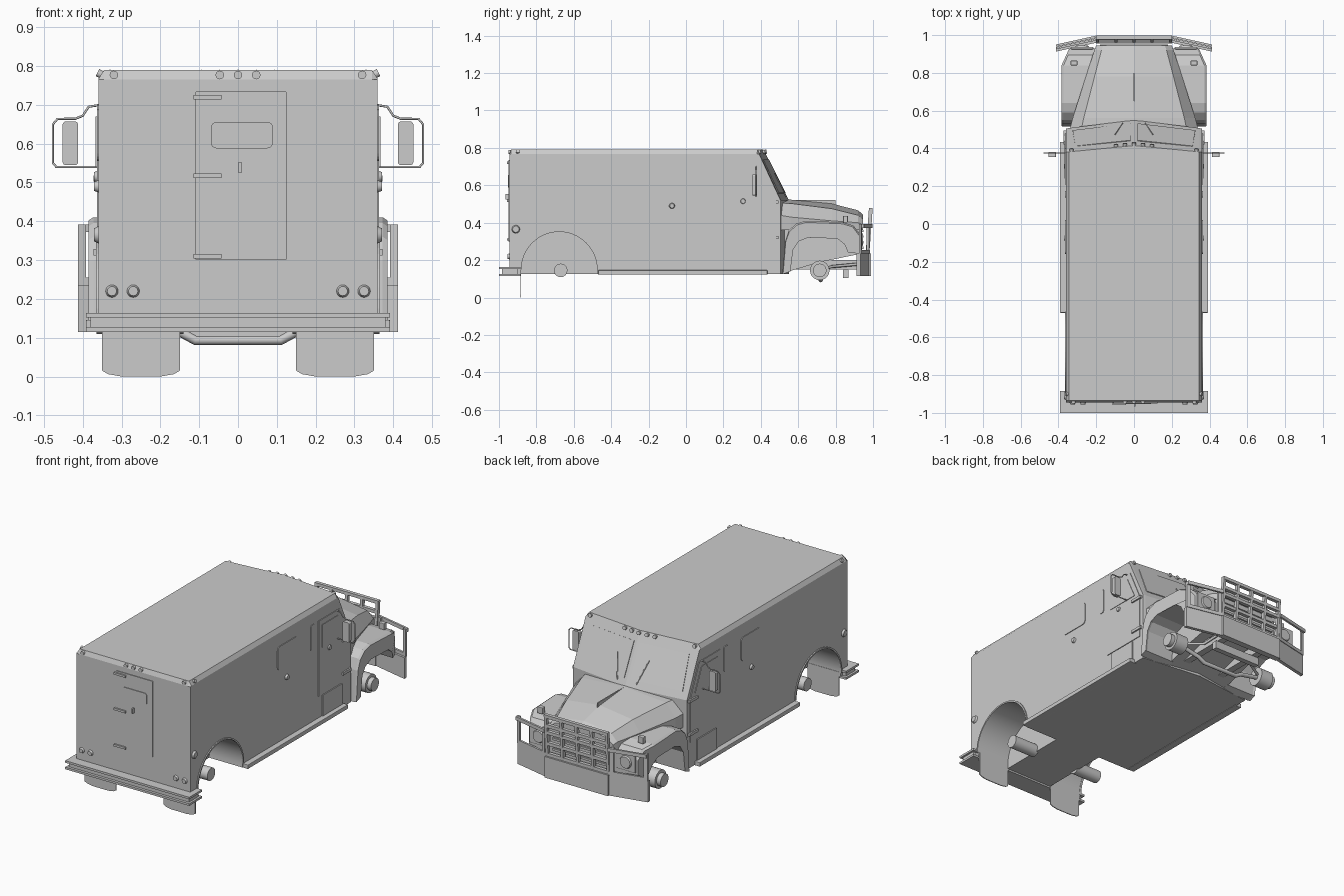
import bpy, bmesh, math
from mathutils import Vector

cube = bpy.data.objects.get("Cube")
if cube:
    bpy.data.objects.remove(cube, do_unlink=True)

paint = bpy.data.materials.new("plain grey")
paint.use_nodes = True
GREY = (0.6, 0.6, 0.6, 1)
paint.diffuse_color = GREY
paint.node_tree.nodes["Principled BSDF"].inputs["Base Color"].default_value = GREY


def finish(name, bm, bevel=0, smooth=False):
    bmesh.ops.recalc_face_normals(bm, faces=bm.faces)
    mesh = bpy.data.meshes.new(name)
    bm.to_mesh(mesh)
    bm.free()
    ob = bpy.data.objects.new(name, mesh)
    bpy.context.collection.objects.link(ob)
    mesh.materials.append(paint)
    if bevel:
        mod = ob.modifiers.new("Bevel", "BEVEL")
        mod.width, mod.segments, mod.limit_method = bevel, 2, "ANGLE"
    if smooth:
        bpy.ops.object.select_all(action="DESELECT")
        ob.select_set(True)
        bpy.context.view_layer.objects.active = ob
        bpy.ops.object.shade_smooth_by_angle(angle=math.radians(35))
    return ob


def loft(name, sections, bevel=0, smooth=False):
    """Skin a list of equal-length closed sections and cap both ends."""
    bm = bmesh.new()
    rings = [[bm.verts.new(p) for p in s] for s in sections]
    n = len(rings[0])
    for a, b in zip(rings, rings[1:]):
        for i in range(n):
            j = (i + 1) % n
            bm.faces.new((a[i], a[j], b[j], b[i]))
    bm.faces.new(rings[0])
    bm.faces.new(rings[-1])
    return finish(name, bm, bevel, smooth)


def prism(name, pts, x0, x1, bevel=0, smooth=False):
    return loft(name, [[(x, y, z) for y, z in pts] for x in (x0, x1)], bevel, smooth)


def box(name, x, y, z, bevel=0):
    return prism(name, [(y[0], z[0]), (y[1], z[0]), (y[1], z[1]), (y[0], z[1])], x[0], x[1], bevel)


def rod(name, a, b, r, sides=16, r2=None):
    a, b = Vector(a), Vector(b)
    bm = bmesh.new()
    bmesh.ops.create_cone(bm, cap_ends=True, segments=sides, radius1=r,
                          radius2=r if r2 is None else r2, depth=(b - a).length)
    bmesh.ops.rotate(bm, verts=bm.verts, matrix=(b - a).to_track_quat("Z", "Y").to_matrix())
    bmesh.ops.translate(bm, verts=bm.verts, vec=(a + b) / 2)
    return finish(name, bm, smooth=sides > 8)


def tube(name, pts, r):
    curve = bpy.data.curves.new(name, "CURVE")
    curve.dimensions = "3D"
    curve.bevel_depth, curve.bevel_resolution, curve.use_fill_caps = r, 2, True
    line = curve.splines.new("POLY")
    line.points.add(len(pts) - 1)
    for p, co in zip(line.points, pts):
        p.co = (*co, 1)
    ob = bpy.data.objects.new(name, curve)
    bpy.context.collection.objects.link(ob)
    curve.materials.append(paint)


def rounded(u, v, r, steps=4):
    """Outline of a rounded rectangle."""
    corners = [(u[1] - r, v[1] - r), (u[0] + r, v[1] - r), (u[0] + r, v[0] + r), (u[1] - r, v[0] + r)]
    return [(cu + r * math.cos(t), cv + r * math.sin(t))
            for k, (cu, cv) in enumerate(corners)
            for t in [(k + i / steps) * math.pi / 2 for i in range(steps + 1)]]


# Armoured body with a V-shaped windscreen, skinned across its width
def body_section(x, top, roof_y, base_y):
    return [(x, -0.945, 0.125), (x, -0.945, 0.765), (x, -0.935, top), (x, roof_y, top),
            (x, roof_y + 0.012, 0.765), (x, base_y, 0.52), (x, base_y, 0.125)]


edge, shoulder = (0.767, 0.38, 0.505), (0.79, 0.382, 0.508)
body = loft("body", [body_section(-0.36, *edge), body_section(-0.345, *shoulder),
                     body_section(0, 0.79, 0.415, 0.55),
                     body_section(0.345, *shoulder), body_section(0.36, *edge)])

# Rear wheel wells
for s in (-1, 1):
    cutter = rod("wheel_well_cutter", (s * 0.15, -0.678, 0.148), (s * 0.5, -0.678, 0.148), 0.205, 48)
    cutter.hide_render = True
    cutter.hide_set(True)
    mod = body.modifiers.new("Wheel well", "BOOLEAN")
    mod.operation, mod.object, mod.solver = "DIFFERENCE", cutter, "EXACT"

# Hood, skinned from the cowl to the nose
def hood_section(y, w, low, side, shoulder_z, top):
    return [(-w, y, low), (-w, y, side), (-w * 0.82, y, shoulder_z), (0, y, top),
            (w * 0.82, y, shoulder_z), (w, y, side), (w, y, low)]


loft("hood", [hood_section(0.50, 0.34, 0.36, 0.44, 0.505, 0.525),
              hood_section(0.56, 0.325, 0.36, 0.43, 0.503, 0.523),
              hood_section(0.78, 0.255, 0.36, 0.41, 0.475, 0.502),
              hood_section(0.92, 0.21, 0.36, 0.40, 0.44, 0.466),
              hood_section(0.945, 0.20, 0.36, 0.39, 0.42, 0.445)])
prism("engine_bay", [(0.5, 0.125), (0.72, 0.19), (0.94, 0.235), (0.94, 0.37), (0.5, 0.37)], -0.2, 0.2)
box("hood_ridge", (-0.003, 0.003), (0.56, 0.80), (0.49, 0.522))

# Nose grille
for i in range(5):
    z = 0.26 + i * 0.03
    box("grille_bar", (-0.18, 0.18), (0.935, 0.95), (z, z + 0.012))

# Windscreen panes and centre strip
def screen_point(u, t, lift):
    y = (0.427 + 0.123 * t) - u * (0.035 + 0.007 * t) / 0.345
    return Vector((u, y, 0.765 - 0.245 * t)) + Vector((0, 0.9, 0.45)) * lift


for s in (-1, 1):
    ring = [(0.018, 0.12), (0.31, 0.12), (0.325, 0.85), (0.018, 0.85)]
    sections = []
    for lift in (-0.002, 0.004):
        sec = [screen_point(u, t, lift) for u, t in ring]
        sections.append([(s * p.x, p.y, p.z) for p in sec])
    loft("windscreen_pane", sections)
    tube("wiper", [(s * 0.06, 0.535, 0.54), (s * 0.10, 0.475, 0.665)], 0.003)

fender_profile = [(0.515, 0.125), (0.53, 0.30), (0.55, 0.36), (0.59, 0.395), (0.64, 0.41), (0.84, 0.402),
                  (0.895, 0.385), (0.93, 0.34), (0.93, 0.235), (0.87, 0.24), (0.85, 0.285), (0.81, 0.315),
                  (0.65, 0.32), (0.60, 0.30), (0.57, 0.255), (0.555, 0.14)]

for s in (-1, 1):
    def sx(a, b):
        return (s * a, s * b)

    # Front fender, tapering inward at the nose
    def fender_x(y):
        return 0.385 - max(0, y - 0.84) * 0.45
    loft("front_fender", [[(s * 0.19, y, z) for y, z in fender_profile],
                          [(s * (fender_x(y) - 0.012), y, z) for y, z in fender_profile],
                          [(s * fender_x(y), y + (0.71 - y) * 0.02, z - 0.008 * (z > 0.33)) for y, z in fender_profile]])
    box("headlight_frame", sx(0.215, 0.335), (0.925, 0.937), (0.26, 0.36), 0.004)
    rod("headlight", (s * 0.275, 0.93, 0.31), (s * 0.275, 0.945, 0.31), 0.04, 24, 0.032)
    box("turn_signal", sx(0.30, 0.335), (0.84, 0.865), (0.40, 0.437), 0.003)

    # Wheel hubs, mud flaps and running gear
    rod("front_hub", (s * 0.26, 0.715, 0.145), (s * 0.34, 0.715, 0.145), 0.052, 24)
    rod("front_hub_cap", (s * 0.34, 0.715, 0.145), (s * 0.365, 0.715, 0.145), 0.036, 24)
    rod("rear_hub", (s * 0.14, -0.67, 0.145), (s * 0.30, -0.67, 0.145), 0.036, 24)
    flap = [(0.15, 0.15), (0.15, 0.015), (0.165, 0.006), (0.20, 0), (0.30, 0), (0.335, 0.006), (0.35, 0.015), (0.35, 0.15)]
    loft("mud_flap", [[(s * x, y, z) for x, z in flap] for y in (-0.886, -0.881)])
    box("frame_rail", sx(0.10, 0.14), (0.5, 0.95), (0.15, 0.20))
    tube("steering_arm", [(s * 0.15, 0.94, 0.18), (s * 0.16, 0.78, 0.165), (s * 0.26, 0.73, 0.15)], 0.008)

    # Wheel arch trim and running board
    arc = [math.pi * i / 24 for i in range(25)]
    lip = [(-0.678 + r * math.cos(t), 0.148 + r * math.sin(t))
           for r, ts in ((0.212, arc), (0.203, arc[::-1])) for t in ts]
    prism("wheel_arch_trim", lip, s * 0.355, s * 0.366)
    box("running_board", sx(0.35, 0.392), (-0.47, 0.435), (0.122, 0.146), 0.003)
    box("step_box", sx(0.355, 0.366), (0.245, 0.42), (0.146, 0.265))

    # Doors, windows, ports and hinges on the sides
    prism("cab_door", [(0.21, 0.27), (0.48, 0.27), (0.48, 0.52), (0.40, 0.70), (0.21, 0.70)], s * 0.355, s * 0.364)
    prism("cab_window", [(0.24, 0.54), (0.44, 0.54), (0.38, 0.67), (0.24, 0.67)], s * 0.36, s * 0.367)
    prism("side_window", rounded((-0.16, 0.02), (0.555, 0.69), 0.02), s * 0.355, s * 0.364)
    prism("slit_window", rounded((0.14, 0.175), (0.555, 0.70), 0.01), s * 0.355, s * 0.364)
    for y, z, r in ((-0.075, 0.49, 0.017), (0.305, 0.515, 0.017), (-0.91, 0.365, 0.024)):
        rod("side_port", (s * 0.355, y, z), (s * 0.371, y, z), r, 20, r * 0.7)
    for z in (0.32, 0.51):
        box("cab_door_hinge", sx(0.355, 0.372), (0.42, 0.495), (z - 0.008, z + 0.008))

    # Mirror on its tubular bracket
    tube("mirror_bracket", [(s * x, 0.375, z) for x, z in
         ((0.355, 0.70), (0.385, 0.695), (0.40, 0.672), (0.42, 0.664), (0.465, 0.664),
          (0.477, 0.65), (0.477, 0.55), (0.468, 0.54), (0.355, 0.54))], 0.003)
    pad = rounded((0.412, 0.452), (0.545, 0.657), 0.008)
    loft("mirror", [[(s * x, y, z) for x, z in pad] for y in (0.355, 0.38)])

    # Tail lamps and roof corner lamps
    for x in (0.27, 0.325):
        rod("tail_lamp", (s * x, -0.943, 0.22), (s * x, -0.955, 0.22), 0.017, 20, 0.012)
    rod("side_marker", (s * 0.35, -0.90, 0.777), (s * 0.362, -0.90, 0.783), 0.01, 12)

    # Outer wing of the brush guard
    def wing(name, x0, x1, z0, z1, d=0.012):
        back = [(x, 0.972 - (x - 0.2) * 0.22 + (z - 0.24) * 0.1) for x, z in ((x0, z0), (x1, z0))]
        loft(name, [[(s * x, y + o, z) for x, y in back for o in ((0, d) if x == x0 else (d, 0))] for z in (z0, z1)])
    wing("bumper_wing", 0.2, 0.412, 0.115, 0.235, 0.02)
    for z in (0.235, 0.372):
        wing("guard_wing_rail", 0.2, 0.412, z, z + 0.02)
    for x in (0.205, 0.392):
        wing("guard_wing_post", x, x + 0.02, 0.235, 0.392)

# Centre of the bumper and brush guard
box("front_bumper", (-0.2, 0.2), (0.955, 0.99), (0.115, 0.235))
for z in (0.235, 0.30, 0.365, 0.405, 0.46):
    y = 0.96 + (z - 0.235) * 0.08
    box("guard_rail", (-0.2, 0.2), (y, y + 0.02), (z, z + 0.018))
for i in range(5):
    x = -0.193 + i * 0.0965
    prism("guard_post", [(0.96, 0.23), (0.98, 0.23), (0.998, 0.478), (0.978, 0.478)], x - 0.008, x + 0.008)

# Front axle beam
tube("front_axle", [(x, 0.72, z) for x, z in ((-0.28, 0.14), (-0.15, 0.115), (-0.11, 0.093), (0.11, 0.093), (0.15, 0.115), (0.28, 0.14))], 0.012)
box("front_crossmember", (-0.15, 0.15), (0.84, 0.87), (0.105, 0.15))

# Rear bumper channel
box("rear_bumper_core", (-0.38, 0.38), (-0.985, -0.90), (0.125, 0.155))
for z in (0.115, 0.152):
    box("rear_bumper_flange", (-0.392, 0.392), (-1.0, -0.885), (z, z + 0.012))

# Rear door with window, hinges and handle
def rear_plate(name, u, v, r, y):
    pts = rounded(u, v, r)
    loft(name, [[(x, yy, z) for x, z in pts] for yy in (-0.943, y)])


rear_plate("rear_door", (-0.11, 0.125), (0.30, 0.735), 0.004, -0.949)
rear_plate("rear_window", (-0.07, 0.09), (0.588, 0.656), 0.015, -0.953)
for z in (0.31, 0.517, 0.72):
    box("rear_hinge", (-0.115, -0.042), (-0.958, -0.94), (z - 0.006, z + 0.006))
box("rear_handle", (0.001, 0.009), (-0.965, -0.94), (0.525, 0.553))

# Clearance lamps along the roof edges
for x in (-0.32, -0.047, 0, 0.047, 0.32):
    rod("rear_roof_lamp", (x, -0.935, 0.777), (x, -0.95, 0.777), 0.011, 12)
for x in (-0.33, -0.095, -0.048, 0, 0.048, 0.095, 0.33):
    y = 0.42 - abs(x) * 0.1
    rod("front_roof_lamp", (x, y - 0.01, 0.775), (x, y + 0.012, 0.78), 0.011, 12)
